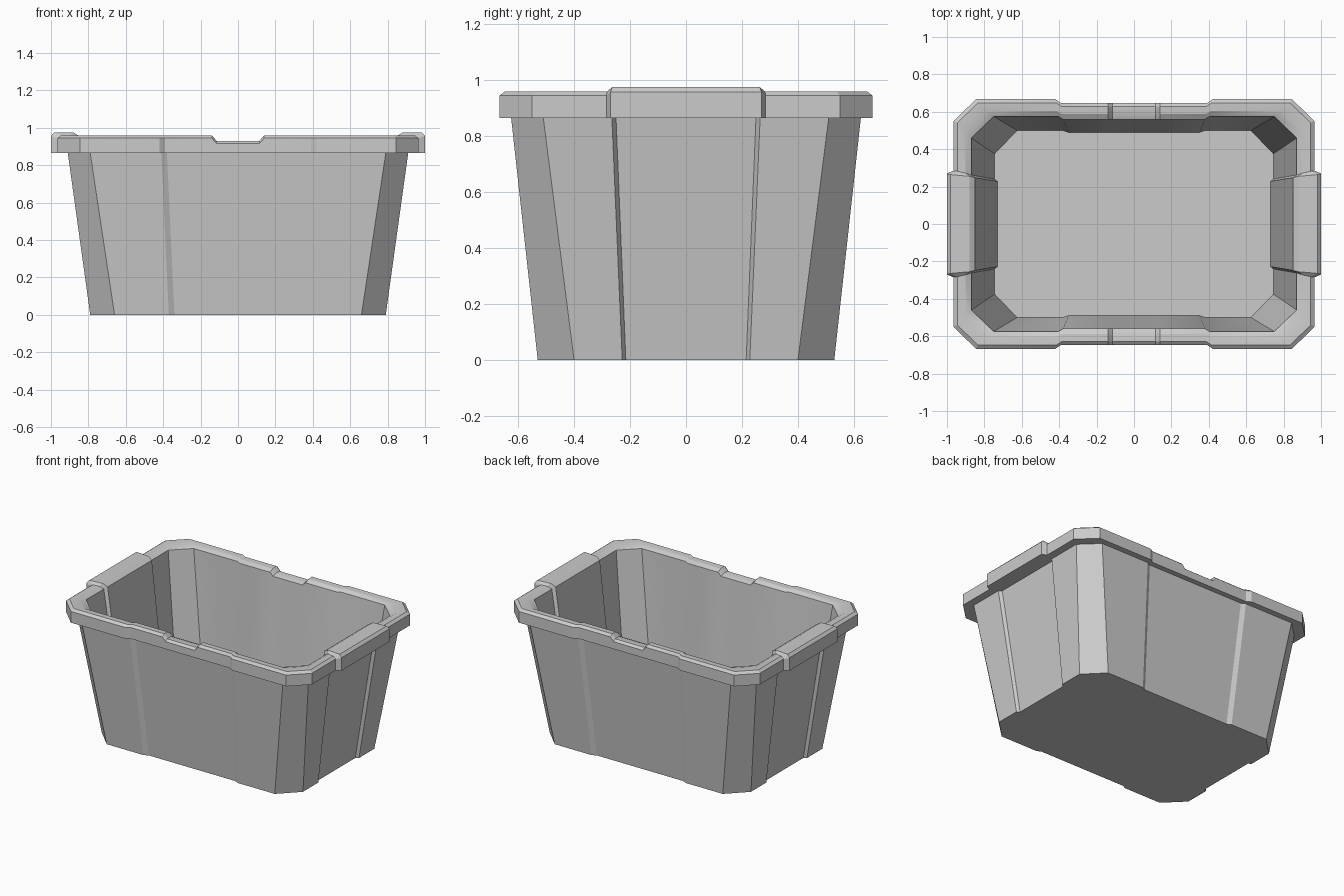
import bpy, bmesh, math

if "Cube" in bpy.data.objects:
    bpy.data.objects.remove(bpy.data.objects["Cube"])


def ring(X, Y, cx, cy, dh, dl, yh, ys, xl, xr, z, zh=None, zn=None):
    """Closed outline: chamfered rectangle with stepped end panels,
    recessed long sides and a notch in the middle of each long side."""
    zh = z if zh is None else zh
    zn = z if zn is None else zn
    q = [(X + dh, yh, zh), (X, ys, z), (X, cy, z), (cx, Y, z),
         (xl, Y, z), (xr, Y - dl, z), (.14, Y - dl, z), (.115, Y - dl, zn)]
    half = q + [(-x, y, h) for x, y, h in reversed(q)]
    return half + [(-x, -y, h) for x, y, h in half]


rings = [
    # outer wall
    ring(.79, .53, .66, .40, -.02, .015, .215, .228, .37, .34, 0),
    ring(.91, .625, .79, .51, -.02, .015, .25, .265, .41, .38, .865),
    # rim underside, outer face, bevel and top
    ring(.965, .667, .845, .55, .035, .02, .27, .285, .42, .39, .865),
    ring(.965, .667, .845, .55, .035, .02, .27, .285, .42, .39, .945, .957, .917),
    ring(.945, .647, .835, .54, .037, .018, .264, .282, .415, .387, .96, .975, .931),
    ring(.90, .603, .79, .50, -.02, .016, .255, .272, .41, .385, .958, .975, .931),
    # inner wall
    ring(.87, .575, .75, .46, -.02, .015, .248, .262, .405, .38, .942, .957, .92),
    ring(.745, .50, .625, .375, -.015, .01, .228, .24, .38, .35, .03),
]

# loft the outlines and close the base and the floor
bm = bmesh.new()
loops = [[bm.verts.new(p) for p in r] for r in rings]
n = len(loops[0])
for a, b in zip(loops, loops[1:]):
    for i in range(n):
        j = (i + 1) % n
        bm.faces.new((a[i], a[j], b[j], b[i]))
bm.faces.new(loops[0][::-1])
bm.faces.new(loops[-1])
bmesh.ops.recalc_face_normals(bm, faces=bm.faces)

mesh = bpy.data.meshes.new("storage_bin")
bm.to_mesh(mesh)
bm.free()
storage_bin = bpy.data.objects.new("storage_bin", mesh)
bpy.context.collection.objects.link(storage_bin)
bpy.context.view_layer.objects.active = storage_bin
storage_bin.select_set(True)
bpy.ops.object.shade_smooth_by_angle(angle=math.radians(25))
